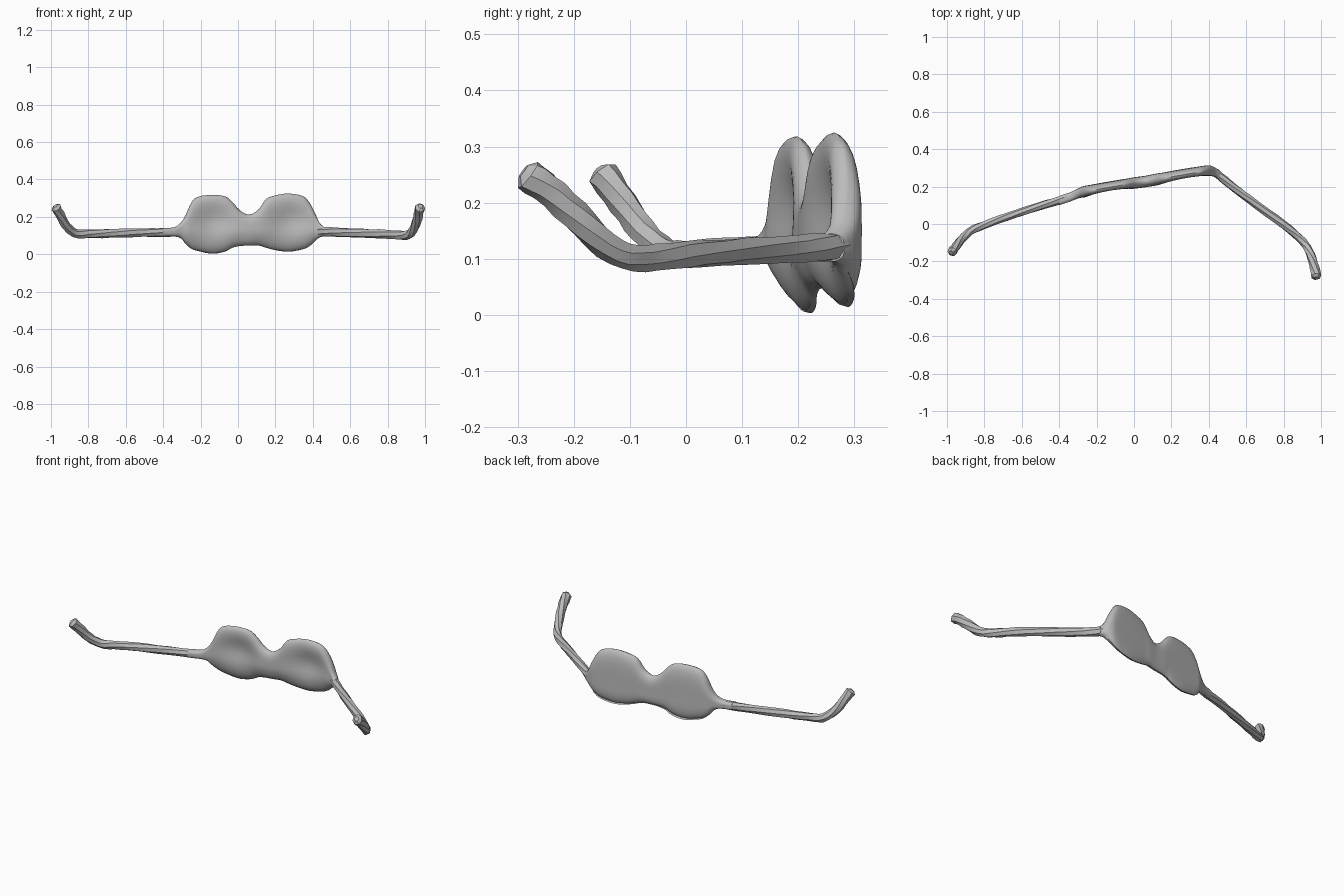
import bpy, bmesh, math, random
from mathutils import Vector

random.seed(4)
cube = bpy.data.objects.get("Cube")
if cube:
    bpy.data.objects.remove(cube, do_unlink=True)

grey = bpy.data.materials.new("plain grey")
grey.use_nodes = True
grey.diffuse_color = (0.5, 0.5, 0.5, 1)
grey.node_tree.nodes["Principled BSDF"].inputs["Base Color"].default_value = (0.5, 0.5, 0.5, 1)


def spline(points, steps):
    """Smooth curve through points of any dimension."""
    pts = [Vector(p) for p in points]
    pts = [pts[0]] + pts + [pts[-1]]
    out = []
    for a, b, c, d in zip(pts, pts[1:], pts[2:], pts[3:]):
        for i in range(steps):
            t = i / steps
            out.append(b + (c - a) * (t / 2) + (a * 2 - b * 5 + c * 4 - d) * (t * t / 2)
                       + (b * 3 - a - c * 3 + d) * (t ** 3 / 2))
    return out + [pts[-1]]


def loft(name, rings, angle):
    """Skin a list of closed rings and cap both ends."""
    bm = bmesh.new()
    loops = [[bm.verts.new(p) for p in ring] for ring in rings]
    n = len(loops[0])
    for a, b in zip(loops, loops[1:]):
        for i in range(n):
            j = (i + 1) % n
            bm.faces.new((a[i], a[j], b[j], b[i]))
    bm.faces.new(loops[0][::-1])
    bm.faces.new(loops[-1])
    bmesh.ops.recalc_face_normals(bm, faces=bm.faces)
    mesh = bpy.data.meshes.new(name)
    bm.to_mesh(mesh)
    bm.free()
    mesh.materials.append(grey)
    obj = bpy.data.objects.new(name, mesh)
    bpy.context.collection.objects.link(obj)
    bpy.ops.object.select_all(action="DESELECT")
    obj.select_set(True)
    bpy.context.view_layer.objects.active = obj
    bpy.ops.object.shade_smooth_by_angle(angle=math.radians(angle))
    return obj


# Lens front: columns of x, depth centre, lower edge, upper edge
columns = [
    (-0.40, 0.125, 0.095, 0.14), (-0.34, 0.145, 0.095, 0.145),
    (-0.305, 0.16, 0.085, 0.17), (-0.28, 0.168, 0.055, 0.21),
    (-0.25, 0.173, 0.03, 0.275), (-0.215, 0.179, 0.018, 0.307),
    (-0.14, 0.192, 0.003, 0.318), (-0.07, 0.204, 0.014, 0.31),
    (-0.03, 0.211, 0.035, 0.28), (0.01, 0.218, 0.044, 0.235),
    (0.06, 0.226, 0.047, 0.212), (0.11, 0.235, 0.047, 0.24),
    (0.15, 0.241, 0.035, 0.295), (0.20, 0.25, 0.022, 0.315),
    (0.27, 0.262, 0.014, 0.325), (0.345, 0.274, 0.026, 0.312),
    (0.38, 0.279, 0.042, 0.28), (0.41, 0.281, 0.067, 0.225),
    (0.435, 0.275, 0.09, 0.17), (0.46, 0.257, 0.095, 0.145)]


def lens_ring(x, yc, low, high, rows=16):
    mid, half = (low + high) / 2, (high - low) / 2
    thick = 0.022 + 0.011 * min(1, half / 0.1)
    front, back = [], []
    for k in range(rows + 1):
        v = -math.cos(math.pi * k / rows)
        z = mid + half * v
        d = thick * math.sqrt(max(0, 1 - abs(v) ** 3.5))
        lean = 0.03 * max(0, (0.12 - z) / 0.12) * min(1, half / 0.1)
        dish = sum(0.034 * math.exp(-((x - cx) / 0.105) ** 2 - ((z - 0.18) / 0.09) ** 2)
                   for cx in (-0.13, 0.28))
        front.append((x, yc - d + dish + lean, z))
        back.append((x, yc + d + lean * 0.3, z))
    return front + back[-2:0:-1]


loft("lens_front", [lens_ring(*c) for c in spline(columns, 3)], 40)


# Temple arms: faceted tubes with an upturned, pointed tip
def arm(name, path, radius=0.025, sides=7):
    pts = spline(path, 3)
    rings = []
    for i, p in enumerate(pts):
        tangent = (pts[min(i + 1, len(pts) - 1)] - pts[max(i - 1, 0)]).normalized()
        side = tangent.cross(Vector((0, 0, 1))).normalized()
        up = side.cross(tangent)
        turn = i * 0.12
        r = radius * (1 + 0.22 * max(0, (p.z - 0.11) / 0.15))
        ring = []
        for k in range(sides):
            a = turn + k * math.tau / sides
            w = r + random.uniform(-0.002, 0.002)
            ring.append(p + side * (math.cos(a) * w * 0.9) + up * (math.sin(a) * w))
        rings.append(ring)
    tip = pts[-1] + (pts[-1] - pts[-2]).normalized() * 0.012
    rings.append([tip + (q - pts[-1]) * 0.45 for q in rings[-1]])
    return loft(name, rings, 30)


arm("left_arm", [(0.40, 0.287, 0.122), (0.44, 0.27, 0.122), (0.52, 0.205, 0.118),
                 (0.66, 0.10, 0.113), (0.80, -0.005, 0.106), (0.885, -0.075, 0.101),
                 (0.925, -0.125, 0.112), (0.95, -0.18, 0.16),
                 (0.965, -0.235, 0.214), (0.974, -0.28, 0.25)])
arm("right_arm", [(-0.30, 0.16, 0.12), (-0.38, 0.133, 0.117), (-0.52, 0.09, 0.116),
                  (-0.68, 0.038, 0.112), (-0.80, -0.005, 0.109), (-0.87, -0.035, 0.111),
                  (-0.915, -0.075, 0.148), (-0.945, -0.112, 0.2),
                  (-0.972, -0.148, 0.25)], radius=0.024)
